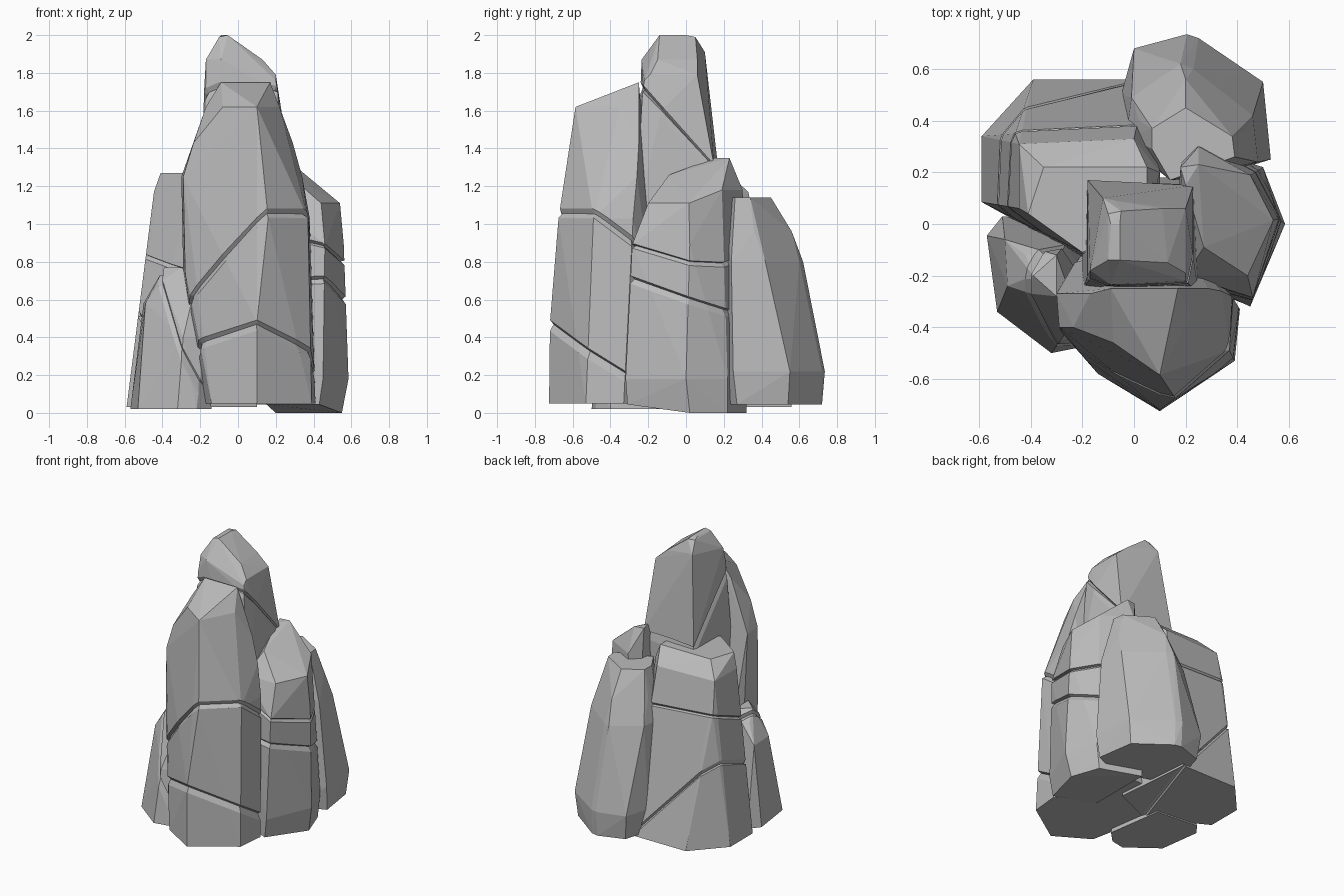
import bpy
import bmesh
from mathutils import Vector

default_cube = bpy.data.objects.get("Cube")
if default_cube:
    bpy.data.objects.remove(default_cube, do_unlink=True)

# One plain stone colour
stone = bpy.data.materials.new("grey_stone")
stone.use_nodes = True
stone_colour = (.5, .5, .5, 1)
stone.diffuse_color = stone_colour
shader = next(n for n in stone.node_tree.nodes if n.type == 'BSDF_PRINCIPLED')
shader.inputs["Base Color"].default_value = stone_colour
shader.inputs["Roughness"].default_value = .9


def bisect(bm, point, normal):
    """Slice the whole rock with a plane and return the new vertices."""
    geometry = bm.verts[:] + bm.edges[:] + bm.faces[:]
    cut = bmesh.ops.bisect_plane(bm, geom=geometry, dist=.0005,
                                 plane_co=point, plane_no=normal)
    return [g for g in cut["geom_cut"] if isinstance(g, bmesh.types.BMVert)]


def carve_crack(bm, point, slope_x, slope_y, ledge=.018, lip=.01, depth=.022):
    """Carve a groove along a sloping plane: a ledge below, a thin lip above."""
    point = Vector(point)
    normal = Vector((-slope_x, -slope_y, 1)).normalized()
    for offset in (-ledge, lip):
        bisect(bm, point + normal * offset, normal)
    groove = bisect(bm, point, normal)
    centre = sum((v.co for v in groove), Vector()) / len(groove)
    for v in groove:
        v.co += (centre - v.co).normalized() * depth


def make_rock(name, rings, cracks=()):
    """Wrap a faceted boulder around stacked outlines, then carve its cracks."""
    bm = bmesh.new()
    for height, outline in rings:
        for x, y in outline:
            bm.verts.new((x, y, height))
    hull = bmesh.ops.convex_hull(bm, input=bm.verts[:])
    loose = {g for g in hull["geom_interior"] + hull["geom_unused"]
             if isinstance(g, bmesh.types.BMVert) and g.is_valid}
    bmesh.ops.delete(bm, geom=list(loose), context='VERTS')
    bmesh.ops.dissolve_limit(bm, angle_limit=.05,
                             verts=bm.verts[:], edges=bm.edges[:])
    for crack in cracks:
        carve_crack(bm, *crack)
    bmesh.ops.recalc_face_normals(bm, faces=bm.faces[:])
    mesh = bpy.data.meshes.new(name)
    bm.to_mesh(mesh)
    bm.free()
    mesh.materials.append(stone)
    rock = bpy.data.objects.new(name, mesh)
    bpy.context.collection.objects.link(rock)
    return rock


# Tall boulder at the front, with a low and a high slanting ledge
make_rock("front_boulder", [
    (.05, [(-.14, -.58), (.1, -.725), (.39, -.53), (.41, -.33),
           (-.15, -.46), (-.2, -.28), (.2, -.1), (-.2, -.1)]),
    (.4, [(-.2, -.47)]),
    (.48, [(.1, -.72)]),
    (.75, [(-.28, -.42), (-.29, -.25)]),
    (1.03, [(.16, -.675), (.37, -.49), (.38, -.28)]),
    (1.25, [(-.29, -.4), (-.3, -.27), (.34, -.26)]),
    (1.43, [(-.235, -.4), (.29, -.25)]),
    (1.62, [(-.08, -.46), (.1, -.585), (.22, -.35), (-.17, -.27)]),
    (1.75, [(-.09, -.25), (.17, -.25)]),
], cracks=[
    ((.1, -.72, .48), -.09, -.61, .04),
    ((.18, -.66, 1.08), .7, -.8, .03),
])

# Core pillar rising to the summit, crossed by a steep diagonal crack
make_rock("summit_pillar", [
    (.05, [(-.2, -.25), (.22, -.25), (.22, .18), (-.2, .18)]),
    (1, [(.25, -.27), (-.2, -.26), (.24, .16)]),
    (1.3, [(-.18, .17), (.23, .15)]),
    (1.6, [(.23, -.13)]),
    (1.7, [(-.18, -.2), (.21, -.23)]),
    (1.76, [(-.09, -.24), (-.17, -.21), (.2, -.22)]),
    (1.79, [(.2, -.19), (.2, .06)]),
    (1.87, [(-.17, -.18), (-.09, -.235), (.11, .06), (.13, -.15)]),
    (1.91, [(-.12, .1), (-.07, .09)]),
    (1.99, [(-.1, -.14), (-.1, .04), (-.05, .05)]),
    (2, [(-.09, 0), (-.055, 0), (-.055, -.14)]),
], cracks=[
    ((.2, -.2, 1.69), 0, -1.12, .035),
])

# Stout boulder on the left flank, ringed by two cracks
make_rock("left_boulder", [
    (0, [(.2, .32), (.48, .22), (.55, .02)]),
    (.045, [(.43, -.31), (.15, -.2)]),
    (.18, [(.585, 0), (.45, -.32), (.5, .22)]),
    (.89, [(.46, -.285), (.56, .02)]),
    (1.11, [(.44, -.2), (.54, .015), (.2, -.2)]),
    (1.18, [(.45, .19), (.25, .3)]),
    (1.26, [(.27, -.09), (.34, .18)]),
    (1.35, [(.2, .15), (.25, .23), (.18, .22)]),
], cracks=[
    ((.55, .015, .8), -.3, -.2, .014),
    ((.57, 0, .61), -.05, -.34, .03),
])

# Tapering boulder at the back
make_rock("back_boulder", [
    (.045, [(.02, .66), (.2, .72), (.25, .71), (.48, .54),
            (.52, .27), (-.04, .45), (-.02, .3), (.3, .18)]),
    (.22, [(0, .68), (.205, .735), (.25, .72), (.5, .55), (.53, .25),
           (-.05, .5), (-.03, .35)]),
    (.8, [(.18, .62), (.23, .6), (-.01, .49), (-.03, .34),
          (.46, .42), (.48, .24)]),
    (.96, [(.2, .56), (.02, .4), (.43, .36)]),
    (1.14, [(.2, .45), (.07, .37), (.07, .29), (.14, .17),
            (.39, .26), (.38, .34)]),
])

# Broad boulder on the right flank, with a level and a diagonal crack
make_rock("right_boulder", [
    (.03, [(-.59, .34), (-.59, .085), (-.39, .56), (.05, .56),
           (.1, 0), (-.2, -.13), (-.42, 0)]),
    (.95, [(-.46, .35), (0, .37)]),
    (1.17, [(-.445, .31), (-.445, .06), (0, .33), (.1, .2)]),
    (1.27, [(-.41, .04), (-.35, .22), (.05, .22), (.05, 0), (-.2, -.11)]),
], cracks=[
    ((-.48, .1, .84), -.08, .4, .012),
    ((-.41, .46, .54), -1.2, .4, .014),
])

# Low boulder filling the front right corner, split by a steep crack
make_rock("low_boulder", [
    (.02, [(-.57, -.045), (-.53, -.34), (-.32, -.5), (-.22, -.48),
           (-.14, -.4), (-.2, 0), (-.51, .03)]),
    (.35, [(-.53, -.08)]),
    (.4, [(-.29, -.46), (-.17, -.42)]),
    (.58, [(-.5, -.06), (-.49, -.24)]),
    (.7, [(-.22, -.35), (-.42, -.12), (-.4, -.27)]),
    (.77, [(-.39, -.2), (-.3, -.28), (-.3, -.12)]),
], cracks=[
    ((-.38, -.25, .66), -1.9, .8, .025),
])
